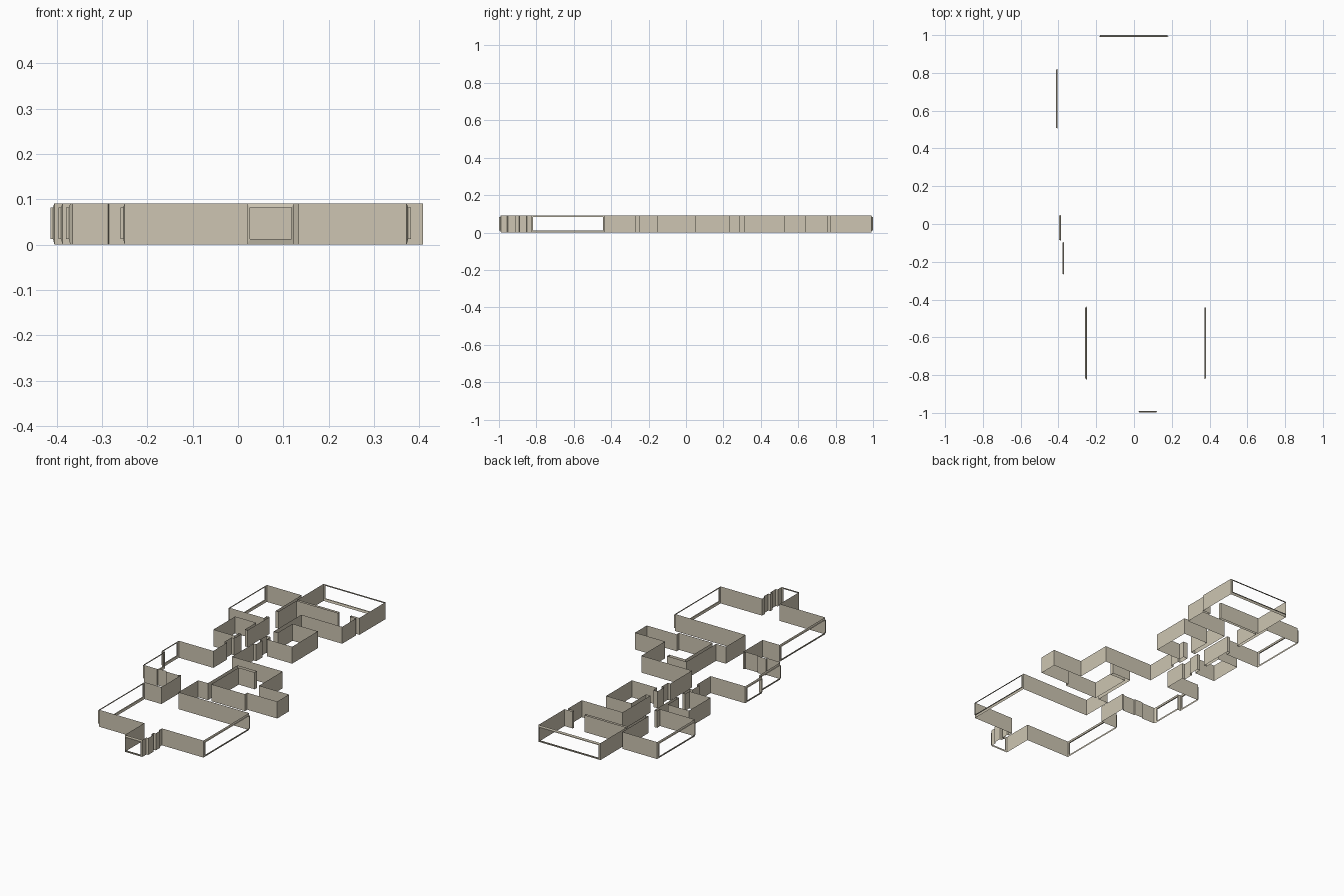
import bpy, bmesh
from mathutils import Vector

if "Cube" in bpy.data.objects:
    bpy.data.objects.remove(bpy.data.objects["Cube"])

H = 0.091                      # wall height
SILL, HEAD, SIDE = 0.012, 0.082, 0.006   # window opening insets

plaster = bpy.data.materials.new("warm_plaster")
plaster.diffuse_color = (0.61, 0.56, 0.445, 1)
plaster.use_nodes = True
plaster.node_tree.nodes["Principled BSDF"].inputs["Base Color"].default_value = plaster.diffuse_color


def add_object(name, bm):
    mesh = bpy.data.meshes.new(name)
    bm.to_mesh(mesh)
    bm.free()
    mesh.materials.append(plaster)
    obj = bpy.data.objects.new(name, mesh)
    bpy.context.collection.objects.link(obj)


def wall(name, *points):
    """Thin upright sheet following a plan outline."""
    bm = bmesh.new()
    cols = [(bm.verts.new((x, y, 0)), bm.verts.new((x, y, H))) for x, y in points]
    for (a0, a1), (b0, b1) in zip(cols, cols[1:]):
        bm.faces.new((a0, b0, b1, a1))
    add_object(name, bm)


def window(name, a, b, out):
    """Open reveal: sloped rim from the wall edge, then a short straight tunnel."""
    bm = bmesh.new()
    a, b, out = Vector((*a, 0)), Vector((*b, 0)), Vector((*out, 0))
    along = (b - a).normalized()

    def ring(inset, z0, z1, depth):
        p, q = a + along * inset + out * depth, b - along * inset + out * depth
        return [bm.verts.new((v.x, v.y, z)) for v, z in ((p, z0), (q, z0), (q, z1), (p, z1))]

    rings = [ring(0, 0, H, 0), ring(SIDE, SILL, HEAD, 0.003), ring(SIDE, SILL, HEAD, 0.009)]
    for r, s in zip(rings, rings[1:]):
        for i in range(4):
            j = (i + 1) % 4
            bm.faces.new((r[i], r[j], s[j], s[i]))
    add_object(name, bm)


# back room, its doorway and the corridor's right side
wall("back_room_left_wall", (-.185, .991), (-.185, .77), (.065, .77), (.065, .757),
     (-.182, .757), (-.182, .603), (-.198, .603), (-.198, .823), (-.405, .823))
wall("back_room_right_wall", (.183, .991), (.183, .77), (.135, .77), (.135, .757),
     (.173, .757), (.173, .638), (-.07, .638), (-.07, .402), (-.045, .402),
     (-.045, .528), (.105, .528), (.105, .31), (-.045, .31), (-.045, .342),
     (-.07, .342), (-.07, .285), (-.055, .285), (-.055, .233), (-.07, .233),
     (-.07, .05), (.23, .05), (.23, -.15), (.408, -.15), (.408, -.25),
     (.23, -.25), (.23, -.27), (.03, -.27), (.03, -.037), (.125, -.037),
     (.125, -.018), (.01, -.018), (.01, -.27), (-.048, -.27), (-.048, -.437),
     (.372, -.437))

# left bedroom front wall, corridor left side and washroom
wall("bedroom_front_wall", (-.405, .503), (-.198, .503), (-.198, .528), (-.182, .528),
     (-.182, .342), (-.198, .342), (-.198, .437), (-.323, .437), (-.323, .253),
     (-.198, .253), (-.198, .29), (-.182, .29), (-.182, .228), (-.198, .228),
     (-.198, .168), (-.182, .168), (-.182, .05), (-.387, .05))

# kitchen walls with shallow steps
wall("kitchen_corner", (-.387, -.092), (-.37, -.092))
wall("kitchen_front_wall", (-.37, -.27), (-.365, -.277), (-.287, -.277), (-.285, -.271),
     (-.235, -.271), (-.233, -.277), (-.16, -.277), (-.158, -.27), (-.15, -.27),
     (-.15, -.437), (-.25, -.437))

# living room and front porch
wall("living_front_left_wall", (-.25, -.825), (.02, -.825), (.02, -.99))
wall("living_front_right_wall", (.372, -.825), (.125, -.825), (.125, -.85), (.134, -.852),
     (.134, -.89), (.122, -.892), (.122, -.908), (.134, -.91), (.134, -.953),
     (.124, -.957), (.124, -.99))

# windows
window("back_window", (-.185, .991), (.183, .991), (0, 1))
window("bedroom_window", (-.405, .503), (-.405, .823), (-1, 0))
window("kitchen_back_window", (-.387, -.092), (-.387, .05), (-1, 0))
window("kitchen_side_window", (-.37, -.27), (-.37, -.092), (-1, 0))
window("living_left_window", (-.25, -.825), (-.25, -.437), (-1, 0))
window("living_right_window", (.372, -.825), (.372, -.437), (1, 0))
window("porch_window", (.02, -.99), (.124, -.99), (0, -1))
